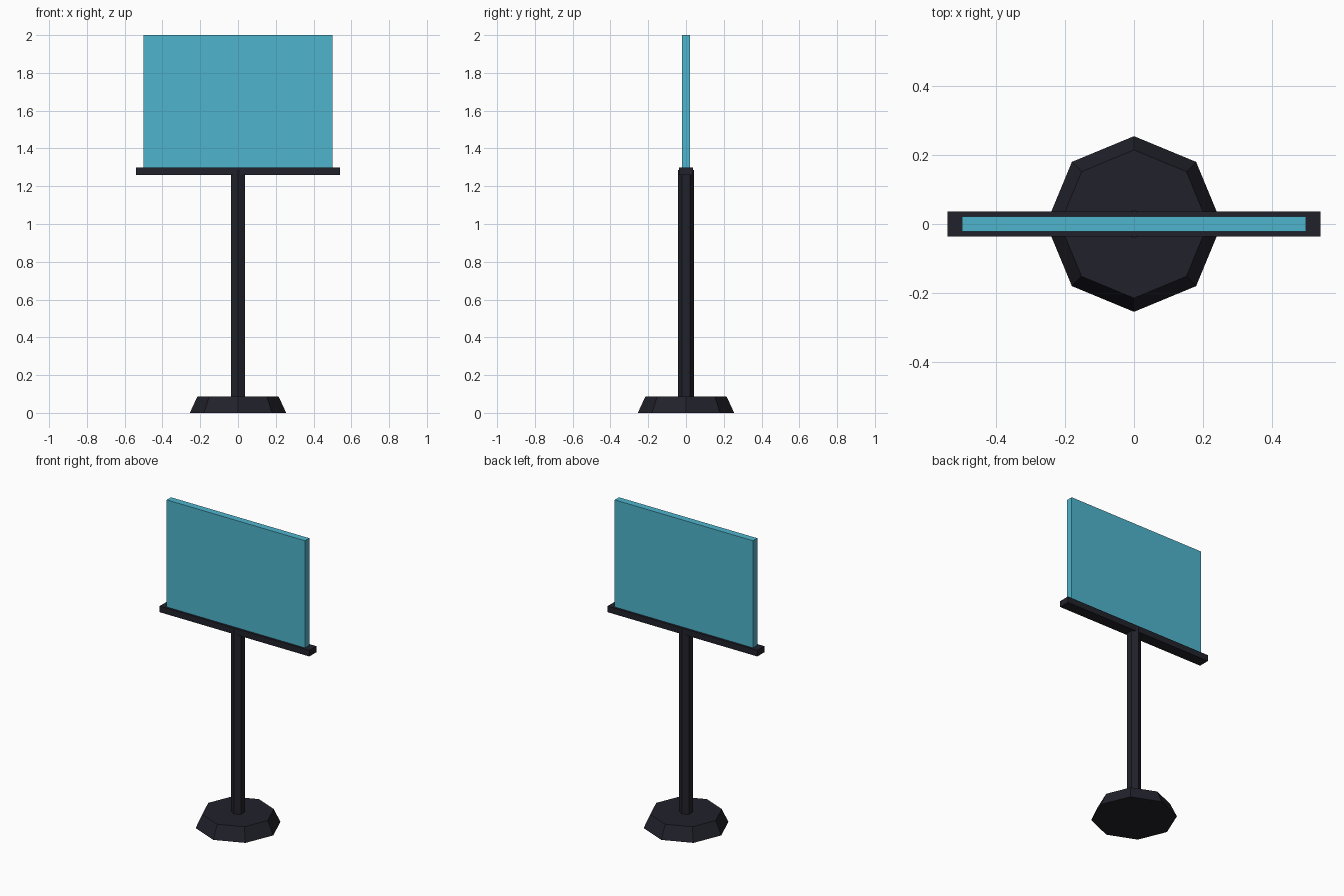
import bpy
import bmesh
from mathutils import Matrix

cube = bpy.data.objects.get("Cube")
if cube:
    bpy.data.objects.remove(cube, do_unlink=True)


def make_material(name, rgb):
    mat = bpy.data.materials.new(name)
    mat.use_nodes = True
    colour = (*rgb, 1.0)
    mat.diffuse_color = colour
    mat.node_tree.nodes["Principled BSDF"].inputs["Base Color"].default_value = colour
    return mat


def add_part(name, bm, mat):
    mesh = bpy.data.meshes.new(name)
    bm.to_mesh(mesh)
    bm.free()
    mesh.materials.append(mat)
    part = bpy.data.objects.new(name, mesh)
    bpy.context.scene.collection.objects.link(part)
    return part


def add_prism(name, sides, bottom_radius, top_radius, z0, z1, mat):
    bm = bmesh.new()
    bmesh.ops.create_cone(bm, cap_ends=True, segments=sides,
                          radius1=bottom_radius, radius2=top_radius, depth=z1 - z0,
                          matrix=Matrix.Translation((0, 0, (z0 + z1) / 2)))
    return add_part(name, bm, mat)


def add_box(name, width, depth, z0, z1, mat):
    bm = bmesh.new()
    bmesh.ops.create_cube(bm, size=1, matrix=Matrix.Translation((0, 0, (z0 + z1) / 2))
                          @ Matrix.Diagonal((width, depth, z1 - z0, 1)))
    return add_part(name, bm, mat)


dark = make_material("dark charcoal", (0.0155, 0.0155, 0.0245))
blue = make_material("screen blue", (0.078, 0.462, 0.610))

# Tapered octagonal foot and hexagonal pole
add_prism("base", 8, 0.255, 0.215, 0, 0.087, dark)
add_prism("pole", 6, 0.042, 0.042, 0.08, 1.287, dark)

# Ledge carrying the upright panel
add_box("ledge", 1.082, 0.072, 1.26, 1.30, dark)
add_box("panel", 1.0, 0.044, 1.30, 2.0, blue)
